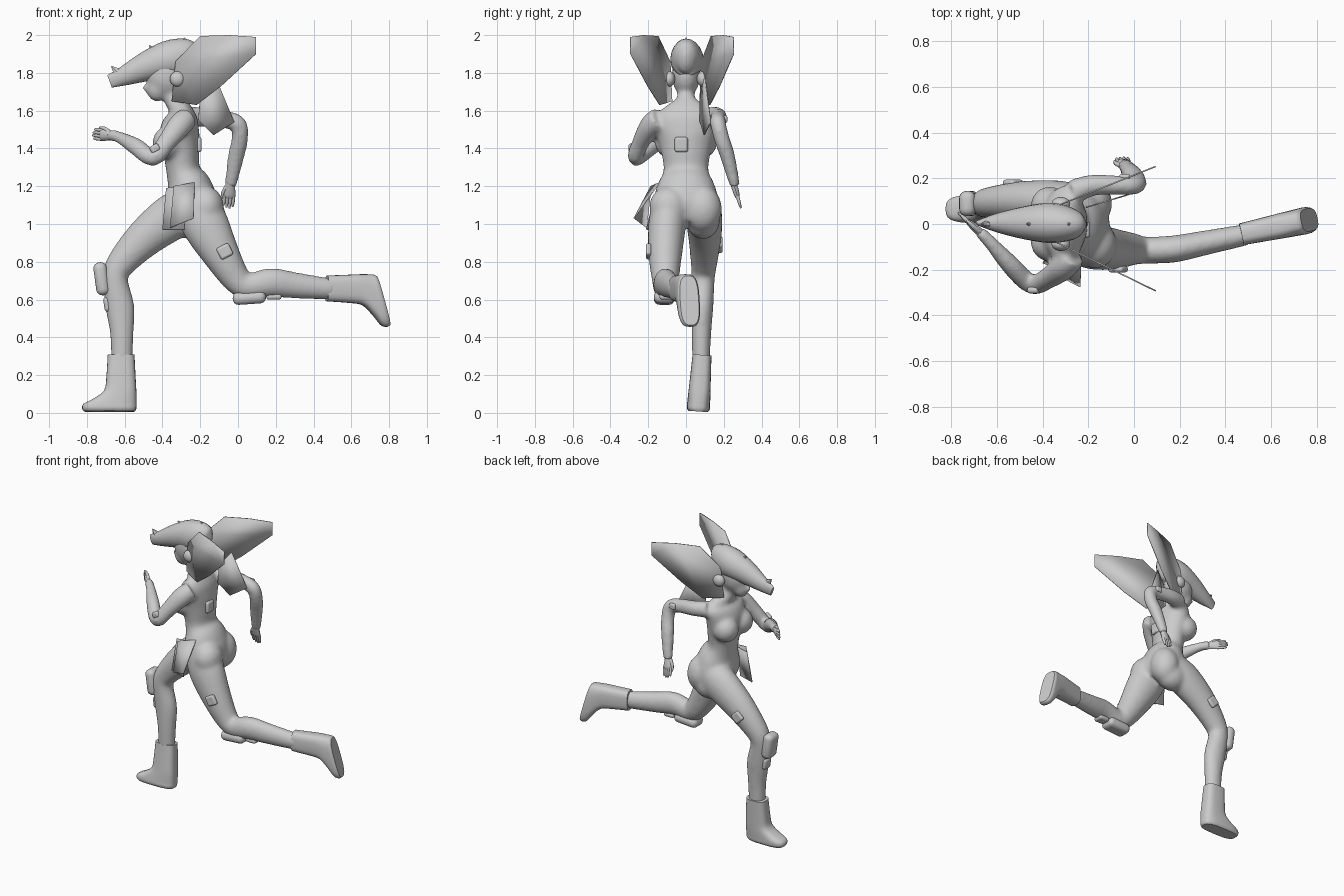
import bpy, bmesh
from math import radians, sin, cos, pi, copysign
from mathutils import Vector, Matrix

old = bpy.data.objects.get("Cube")
if old:
    bpy.data.objects.remove(old, do_unlink=True)

grey = bpy.data.materials.new("plain_grey")
grey.use_nodes = True
colour = (.6, .6, .6, 1)
grey.diffuse_color = colour
for node in grey.node_tree.nodes:
    if node.type == 'BSDF_PRINCIPLED':
        node.inputs["Base Color"].default_value = colour
parts = []


def finish(name, bm):
    """Turn a bmesh into a named, coloured object."""
    bmesh.ops.recalc_face_normals(bm, faces=bm.faces[:])
    mesh = bpy.data.meshes.new(name)
    bm.to_mesh(mesh)
    bm.free()
    mesh.materials.append(grey)
    obj = bpy.data.objects.new(name, mesh)
    bpy.context.scene.collection.objects.link(obj)
    parts.append(obj)
    return obj


def spline(points, steps):
    """Smooth a list of (x, y, z, side radius, depth radius) rings."""
    p = [Vector(q) for q in points]
    p = [p[0]] + p + [p[-1]]
    out = []
    for a, b, c, d in zip(p, p[1:], p[2:], p[3:]):
        for i in range(steps):
            t = i / steps
            out.append((b * 2 + (c - a) * t + (a * 2 - b * 5 + c * 4 - d) * t ** 2
                        + (b * 3 - a - c * 3 + d) * t ** 3) * .5)
    return out + [p[-1]]


def soft(value, power):
    return copysign(abs(value) ** power, value)


def limb(bm, points, sides=20, steps=4, ref=(0, 1, 0), axis=None, power=1):
    """Skin rings along a path, with closed ends; a low power squares the rings."""
    rings = spline(points, steps)
    centres = [Vector(r[:3]) for r in rings]
    ref, loops = Vector(ref), []
    for i, r in enumerate(rings):
        along = centres[min(i + 1, len(rings) - 1)] - centres[max(i - 1, 0)]
        along = Vector(axis) if axis else along.normalized()
        side = (ref - along * ref.dot(along)).normalized()
        depth = along.cross(side)
        angles = [2 * pi * k / sides for k in range(sides)]
        loops.append([bm.verts.new(centres[i] + side * r[3] * soft(cos(a), power)
                                   + depth * r[4] * soft(sin(a), power)) for a in angles])
    for lo, hi in zip(loops, loops[1:]):
        for k in range(sides):
            n = (k + 1) % sides
            bm.faces.new((lo[k], lo[n], hi[n], hi[k]))
    bm.faces.new(loops[0])
    bm.faces.new(loops[-1])


def ball(bm, centre, size):
    matrix = Matrix.Translation(centre) @ Matrix.Diagonal((*size, 1))
    bmesh.ops.create_uvsphere(bm, u_segments=24, v_segments=16, radius=1, matrix=matrix)


# Body: torso, head, legs and arms blended into one skin
body = bmesh.new()
limb(body, [(-.24, 0, 1.02, .14, .11), (-.24, 0, 1.1, .175, .135), (-.26, 0, 1.2, .155, .12),
            (-.29, 0, 1.28, .12, .09), (-.3, 0, 1.38, .132, .097), (-.31, 0, 1.48, .157, .107),
            (-.3, 0, 1.56, .168, .087), (-.305, 0, 1.605, .13, .06), (-.34, 0, 1.66, .052, .052),
            (-.37, 0, 1.74, .048, .052)])
ball(body, (-.38, 0, 1.79), (.11, .075, .12))
ball(body, (-.43, 0, 1.72), (.058, .05, .072))
ball(body, (-.485, 0, 1.72), (.024, .016, .02))
for s in (-1, 1):
    ball(body, (-.368, s * .08, 1.432), (.085, .085, .086))
ball(body, (-.17, -.09, 1.09), (.095, .105, .11))
ball(body, (-.19, .09, 1.08), (.095, .1, .125))
ball(body, (-.25, .09, 1.02), (.11, .09, .1))
# Trailing leg
limb(body, [(-.22, -.08, 1.1, .1, .12), (-.17, -.1, .99, .1, .125), (-.09, -.11, .84, .09, .1),
            (-.01, -.11, .71, .072, .077), (.05, -.115, .67, .06, .067), (.17, -.11, .69, .06, .077),
            (.3, -.085, .675, .055, .07), (.5, -.045, .655, .047, .056)])
# Leading leg
limb(body, [(-.27, .08, 1.08, .1, .12), (-.36, .095, 1.03, .098, .122), (-.5, .1, .92, .087, .102),
            (-.62, .095, .79, .07, .078), (-.65, .09, .71, .063, .067), (-.625, .087, .56, .058, .077),
            (-.615, .082, .42, .052, .063), (-.615, .08, .27, .047, .056)])
# Arm swung forward
limb(body, [(-.27, -.14, 1.56, .06, .06), (-.31, -.19, 1.52, .056, .064), (-.38, -.24, 1.43, .046, .051),
            (-.45, -.265, 1.35, .043, .046), (-.54, -.18, 1.41, .042, .046), (-.63, -.08, 1.46, .03, .032),
            (-.68, -.03, 1.47, .027, .032)])
# Arm swung back
limb(body, [(-.27, .14, 1.57, .055, .055), (-.18, .17, 1.565, .047, .051), (-.08, .17, 1.555, .043, .047),
            (0, .17, 1.53, .042, .046), (.01, .19, 1.45, .042, .044), (-.01, .22, 1.36, .04, .044),
            (-.04, .26, 1.2, .028, .032)])
skin = finish("body", body)
remesh = skin.modifiers.new("blend", 'REMESH')
remesh.mode, remesh.voxel_size, remesh.use_smooth_shade = 'VOXEL', .011, True
relax = skin.modifiers.new("relax", 'SMOOTH')
relax.factor, relax.iterations = .5, 14


def hand(name, wrist, along, spread):
    """Palm, four closed fingers and a thumb."""
    bm = bmesh.new()
    wrist, along, spread = Vector(wrist), Vector(along).normalized(), Vector(spread)
    spread = (spread - along * spread.dot(along)).normalized()

    def stick(points):
        limb(bm, [(*(wrist + along * a + spread * b), r, t) for a, b, r, t in points],
             10, 3, spread)
    stick([(-.03, 0, .02, .018), (.03, 0, .028, .018), (.07, 0, .033, .015), (.085, 0, .028, .01)])
    for k in range(4):
        off = (k - 1.5) * .016
        tip = .145 - abs(k - 1.3) * .01
        stick([(.07, off, .009, .01), (.11, off, .009, .009), (tip, off, .005, .005)])
    stick([(.02, .015, .012, .012), (.06, .034, .01, .01), (.095, .036, .005, .005)])
    finish(name, bm)


hand("left_hand", (-.665, -.045, 1.468), (-.11, .1, .01), (0, 0, 1))
hand("right_hand", (-.04, .25, 1.22), (-.02, .06, -.2), (-1, 0, 0))


def boot(name, place, turn, scale, point):
    """Stack of squared rings from cuff to sole; point drops the toe."""
    levels = [(0, -.07, .072, .05), (-.12, -.077, .078, .055), (-.19, -.09, .082, .058),
              (-.235, -.15, .083, .06), (-.26, -.198, .083, .061), (-.285, -.205, .082, .061),
              (-.3, -.195, .075, .052)]
    bm = bmesh.new()
    limb(bm, [((a + b) / 2, 0, z, wide, (b - a) / 2) for z, a, b, wide in levels],
         28, 3, axis=(0, 0, 1), power=.65)
    for v in bm.verts:
        v.co.z -= point * v.co.x * v.co.z
    obj = finish(name, bm)
    obj.location, obj.scale = place, (scale,) * 3
    obj.rotation_euler = [radians(a) for a in turn]


boot("right_boot", (-.62, .085, .307), (-4, 0, 0), 1, 0)
boot("left_boot", (.47, -.045, .658), (0, -89, 12), .96, 1)

# Hood drawn forward to a peak, with ragged tufts
hood = bmesh.new()
limb(hood, [(-.68, .005, 1.755, .012, .035), (-.6, .005, 1.785, .042, .052), (-.48, .005, 1.835, .072, .08),
            (-.37, .005, 1.87, .088, .1), (-.28, 0, 1.88, .074, .1), (-.235, 0, 1.87, .046, .072),
            (-.215, 0, 1.865, .015, .03)])
finish("hood", hood)
tufts = bmesh.new()
for x, z, lean in ((-.635, 1.8, -.035), (-.44, 1.91, -.03), (-.3, 1.95, .02)):
    limb(tufts, [(x, 0, z, .02, .03), (x + lean, 0, z + .035, .003, .003)], 6, 1)
finish("hood_tufts", tufts)

ears = bmesh.new()
for s in (-1, 1):
    ball(ears, (-.32, s * .088, 1.768), (.041, .03, .041))
finish("ear_pieces", ears)


def sheet(name, corners):
    bm = bmesh.new()
    bm.faces.new([bm.verts.new(c) for c in corners])
    obj = finish(name, bm)
    solid = obj.modifiers.new("thickness", 'SOLIDIFY')
    solid.thickness, solid.offset = .006, 0


# Swept head fins, flaring outward to the rear
fin = [(-.35, 1.65), (-.33, 1.86), (-.2, 1.995), (-.05, 2), (.095, 1.99), (.095, 1.9), (-.09, 1.73),
       (-.22, 1.63)]
for name, flare in (("left_fin", -.49), ("right_fin", .4)):
    sheet(name, [(x, copysign(.07, flare) + flare * (x + .36), z) for x, z in fin])

# Cloth panels at the shoulder and hip
cape = [(-.2, 1.68), (-.12, 1.78), (-.02, 1.54), (-.13, 1.47), (-.21, 1.55)]
sheet("shoulder_cloth", [(x, .1 + .3 * (x + .12), z) for x, z in cape])
sheet("hip_cloth", [(-.34, -.185, 1.2), (-.23, -.14, 1.22), (-.235, -.275, 1.03), (-.36, -.21, .98)])
sheet("hip_cloth_under", [(-.38, -.14, 1.19), (-.3, -.15, 1.2), (-.28, -.21, .97), (-.4, -.17, .97)])


def pad(name, place, half, turn=0):
    bm = bmesh.new()
    bmesh.ops.create_cube(bm, size=2, matrix=Matrix.Diagonal((*half, 1)))
    obj = finish(name, bm)
    obj.location = place
    obj.rotation_euler.y = radians(turn)
    bevel = obj.modifiers.new("round", 'BEVEL')
    bevel.width, bevel.segments = min(half) * .9, 4


# Armour pads
pad("left_thigh_pad", (-.07, -.198, .855), (.036, .014, .034), -27)
pad("right_thigh_pad", (-.53, .18, .89), (.036, .014, .034), 45)
pad("right_knee_pad", (-.722, .09, .71), (.036, .055, .088), -8)
pad("right_shin_pad", (-.69, .088, .575), (.02, .035, .04), -8)
pad("left_knee_pad", (.06, -.115, .61), (.088, .055, .034), -4)
pad("left_shin_pad", (.19, -.105, .615), (.04, .035, .016))
pad("back_pad", (-.207, -.025, 1.42), (.015, .035, .04))
pad("left_arm_pad", (-.44, -.29, 1.4), (.026, .014, .02), -30)
pad("right_arm_pad", (-.04, .207, 1.555), (.024, .012, .02))

# Smooth shading with crisp edges
bpy.ops.object.select_all(action='DESELECT')
for obj in parts:
    obj.select_set(True)
bpy.context.view_layer.objects.active = skin
bpy.ops.object.shade_smooth_by_angle(angle=radians(40))
